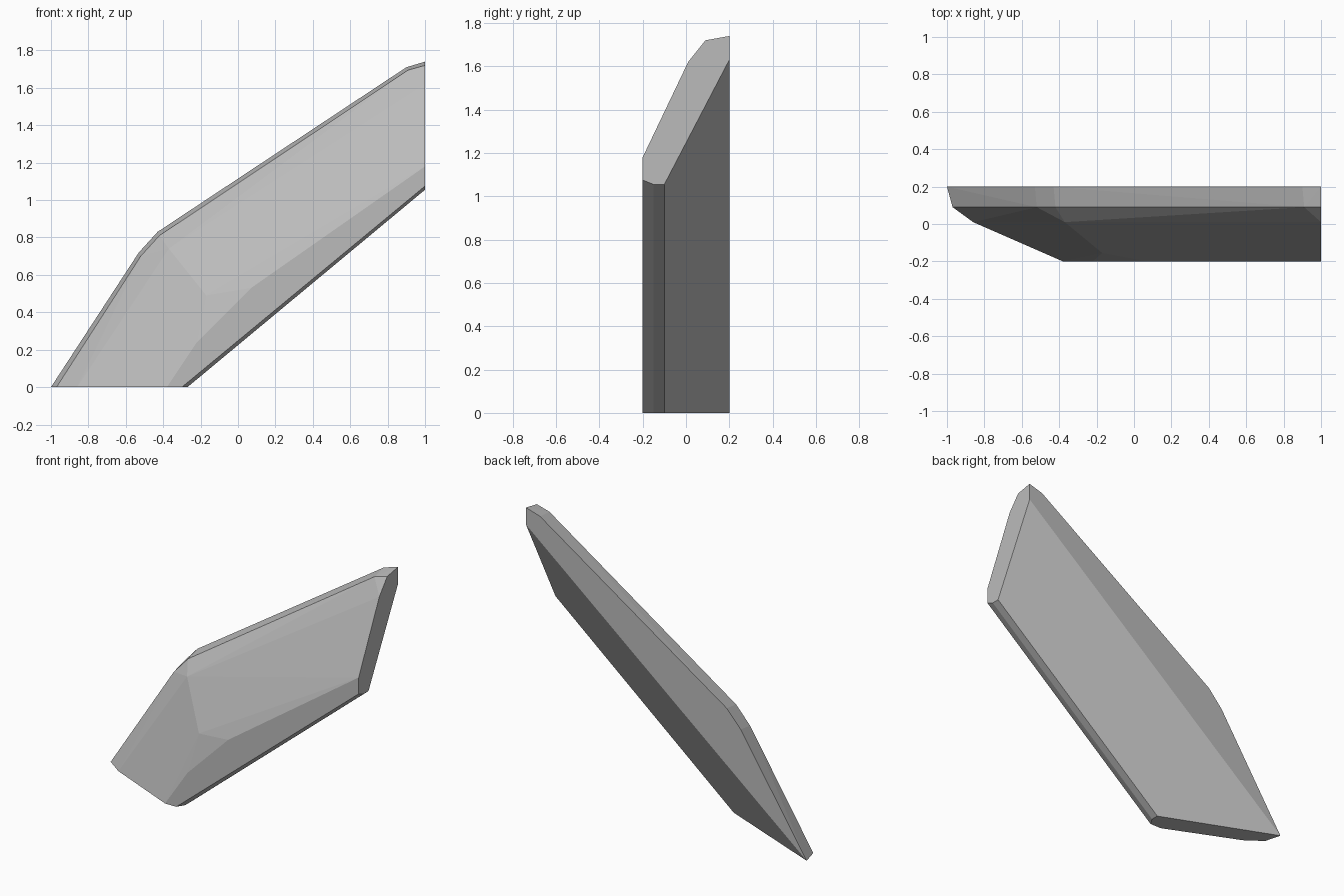
import bpy
import bmesh
import math

cube = bpy.data.objects.get("Cube")
if cube:
    bpy.data.objects.remove(cube, do_unlink=True)

# One plain grey material
grey = bpy.data.materials.new("stone_grey")
grey.use_nodes = True
colour = (0.5, 0.5, 0.5, 1)
grey.diffuse_color = colour
grey.node_tree.nodes["Principled BSDF"].inputs["Base Color"].default_value = colour

# Chamfer lines running along the slab: depth y, then (x, z) points
lines = [
    (0.2, [(-1, 0), (-0.53, 0.72), (-0.43, 0.83), (0.9, 1.71), (1, 1.74), (1, 1.63)]),
    (0.09, [(-0.97, 0), (-0.52, 0.7), (-0.42, 0.81), (0.91, 1.695), (1, 1.72)]),
    (0.01, [(-0.86, 0), (-0.37, 0.74), (1, 1.62)]),
    (-0.155, [(-0.17, 0.49)]),
    (-0.2, [(-0.38, 0), (-0.22, 0.24), (0.07, 0.53), (1, 1.18), (1, 1.075), (-0.3, 0)]),
    (-0.15, [(-0.27, 0), (1, 1.055)]),
    (-0.1, [(-0.27, 0), (1, 1.055)]),
]

# Wrap the lines into one solid faceted slab
bm = bmesh.new()
for y, points in lines:
    for x, z in points:
        bm.verts.new((x, y, z))
hull = bmesh.ops.convex_hull(bm, input=bm.verts)
loose = [v for v in bm.verts if not v.link_faces]
bmesh.ops.delete(bm, geom=loose, context='VERTS')

# Merge nearly coplanar triangles into clean facets
bmesh.ops.dissolve_limit(bm, angle_limit=math.radians(1.5),
                         verts=bm.verts, edges=bm.edges)
bmesh.ops.recalc_face_normals(bm, faces=bm.faces)

mesh = bpy.data.meshes.new("faceted_slab")
bm.to_mesh(mesh)
bm.free()
mesh.materials.append(grey)
slab = bpy.data.objects.new("faceted_slab", mesh)
bpy.context.collection.objects.link(slab)
